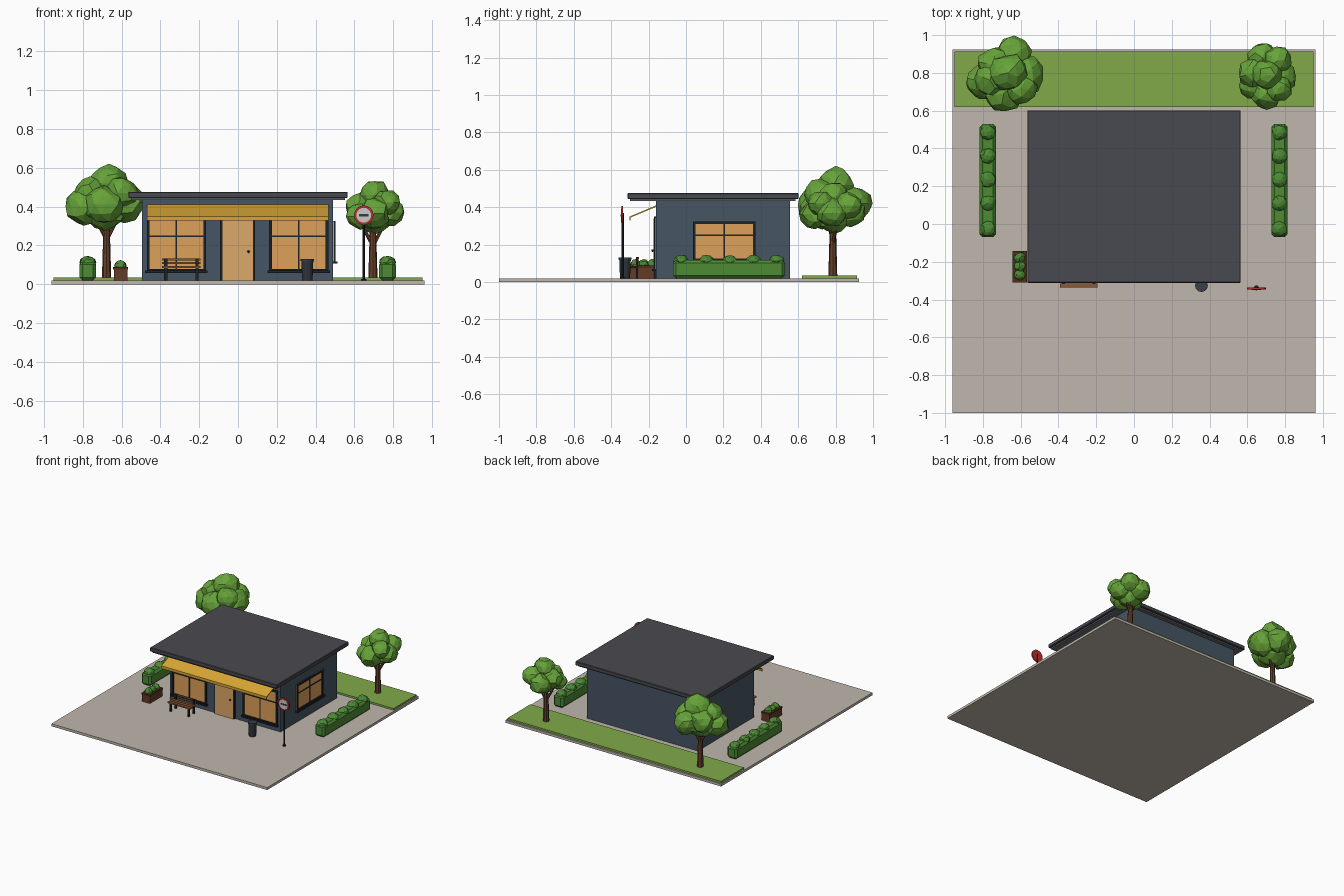
import bpy, bmesh, math, random
from mathutils import Vector

if "Cube" in bpy.data.objects:
    bpy.data.objects.remove(bpy.data.objects["Cube"])

random.seed(4)
mats = {}


def paint(ob, hexcol):
    if hexcol not in mats:
        m = bpy.data.materials.new("paint_" + hexcol)
        rgb = [(int(hexcol[i:i + 2], 16) / 255) ** 2.2 for i in (0, 2, 4)]
        m.diffuse_color = (*rgb, 1)
        m.use_nodes = True
        m.node_tree.nodes["Principled BSDF"].inputs["Base Color"].default_value = m.diffuse_color
        mats[hexcol] = m
    ob.data.materials.append(mats[hexcol])
    return ob


def make(name, bm, col):
    me = bpy.data.meshes.new(name)
    bmesh.ops.recalc_face_normals(bm, faces=bm.faces)
    bm.to_mesh(me)
    bm.free()
    ob = bpy.data.objects.new(name, me)
    bpy.context.collection.objects.link(ob)
    return paint(ob, col)


def box(name, x0, x1, y0, y1, z0, z1, col, bevel=0):
    bm = bmesh.new()
    bmesh.ops.create_cube(bm, size=1)
    for v in bm.verts:
        v.co = ((x0 + x1) / 2 + v.co.x * (x1 - x0), (y0 + y1) / 2 + v.co.y * (y1 - y0),
                (z0 + z1) / 2 + v.co.z * (z1 - z0))
    if bevel:
        bmesh.ops.bevel(bm, geom=bm.edges[:], offset=bevel, segments=1, affect='EDGES')
    return make(name, bm, col)


def rod(name, a, b, r0, r1, col, sides=8):
    a, b = Vector(a), Vector(b)
    bm = bmesh.new()
    bmesh.ops.create_cone(bm, cap_ends=True, segments=sides, radius1=r0, radius2=r1, depth=(b - a).length)
    q = (b - a).to_track_quat('Z', 'Y')
    for v in bm.verts:
        v.co = q @ v.co + (a + b) / 2
    return make(name, bm, col)


def blobs(name, items, col, sub=2, squash=0.95, jitter=0.1):
    bm = bmesh.new()
    for x, y, z, r in items:
        vs = bmesh.ops.create_icosphere(bm, subdivisions=sub, radius=r)['verts']
        turn = random.uniform(0, 6)
        for v in vs:
            p = v.co * random.uniform(1 - jitter, 1 + jitter)
            c, s = math.cos(turn), math.sin(turn)
            v.co = (x + p.x * c - p.y * s, y + p.x * s + p.y * c, z + p.z * squash)
    return make(name, bm, col)


WALL, ROOF, DARK, GLASS = "485664", "4a4b51", "23282d", "dca05a"
WOOD, TRUNK, LEAF, HEDGE = "8a5a36", "66432e", "66a23c", "4e8a38"

# Ground
box("paving", -.96, .96, -1, .925, 0, .02, "bfb6ac")
box("lawn", -.95, .95, .62, .913, .02, .034, "80a84a")

# Building shell and roof
box("walls", -.495, .49, -.16, .557, .02, .436, WALL)
box("roof_soffit", -.55, .55, -.30, .585, .434, .446, "6a6c72")
box("roof_slab", -.565, .565, -.312, .602, .444, .476, ROOF, .004)


# Windows: glass, frame, glazing bars and sill, on the front or the right wall
def window(name, c, half, z0, z1, side=False):
    def part(n, u0, u1, d0, d1, a, b, col):
        if side:
            box(n, .49 + d0, .49 + d1, u0, u1, a, b, col)
        else:
            box(n, u0, u1, -.16 - d1, -.16 - d0, a, b, col)
    t = .014
    part(name + "_glass", c - half, c + half, -.01, .004, z0, z1, GLASS)
    part(name + "_frame_left", c - half, c - half + t, -.01, .012, z0, z1, DARK)
    part(name + "_frame_right", c + half - t, c + half, -.01, .012, z0, z1, DARK)
    part(name + "_frame_top", c - half, c + half, -.01, .012, z1 - t, z1, DARK)
    part(name + "_frame_bottom", c - half, c + half, -.01, .012, z0, z0 + t, DARK)
    part(name + "_upright_bar", c - .004, c + .004, -.01, .009, z0, z1, DARK)
    zm = z0 + (z1 - z0) * .65
    part(name + "_cross_bar", c - half, c + half, -.01, .009, zm - .003, zm + .003, DARK)
    part(name + "_sill", c - half - .008, c + half + .008, -.01, .022, z0 - .006, z0 + .006, DARK)


window("front_window_left", -.317, .153, .065, .345)
window("front_window_right", .313, .153, .065, .345)
window("side_window", .205, .167, .112, .325, True)

# Door
box("door_frame", -.092, .088, -.170, -.15, .02, .35, DARK)
box("door", -.08, .076, -.175, -.15, .02, .34, "dba769")
blobs("door_handle", [(.054, -.179, .168, .007)], DARK, jitter=0)

# Awning: thin folded sheet swept along the front
profile = [(-.16, .41), (-.302, .35), (-.302, .328), (-.296, .328), (-.296, .345), (-.16, .402)]
bm = bmesh.new()
face = bm.faces.new([bm.verts.new((-.47, y, z)) for y, z in profile])
ext = bmesh.ops.extrude_face_region(bm, geom=[face])['geom']
bmesh.ops.translate(bm, vec=(.935, 0, 0), verts=[g for g in ext if isinstance(g, bmesh.types.BMVert)])
make("awning", bm, "d6a437")

# Hedges on both sides
for side, cx in (("left", -.774), ("right", .77)):
    box("hedge_" + side, cx - .043, cx + .043, -.07, .53, .02, .118, HEDGE, .016)
    blobs("hedge_tufts_" + side, [(cx, y, .113, .042) for y in (-.025, .11, .235, .36, .485)],
          HEDGE, 2, .75, .08)

# Planter
box("planter", -.64, -.57, -.305, -.148, .02, .085, "633d2b")
box("planter_rim", -.644, -.566, -.309, -.144, .076, .088, "533122")
blobs("planter_plants", [(-.605, y, .095, .03) for y in (-.27, -.225, -.18)], HEDGE, 2, .9, .12)

# Bench
for i in range(3):
    y = -.336 + i * .026
    box(f"bench_seat_slat_{i}", -.392, -.192, y, y + .021, .084, .094, WOOD)
for i, z in enumerate((.104, .122)):
    box(f"bench_back_slat_{i}", -.392, -.192, -.258, -.251, z, z + .012, WOOD)
for n, x in (("left", -.372), ("right", -.212)):
    box("bench_front_leg_" + n, x - .008, x + .008, -.33, -.318, .02, .085, DARK)
    box("bench_back_leg_" + n, x - .008, x + .008, -.266, -.256, .02, .134, DARK)
    box("bench_brace_" + n, x - .008, x + .008, -.33, -.256, .074, .085, DARK)

# Litter bin
rod("bin_body", (.357, -.326, .02), (.357, -.326, .122), .027, .031, "33383d", 12)
rod("bin_rim", (.357, -.326, .12), (.357, -.326, .131), .034, .034, "3c4248", 12)

# Round road sign
rod("sign_foot", (.648, -.338, .02), (.648, -.338, .026), .014, .014, DARK, 10)
rod("sign_pole", (.648, -.338, .02), (.648, -.338, .37), .006, .006, DARK)
rod("sign_ring", (.648, -.336, .356), (.648, -.346, .356), .05, .05, "b8332e", 20)
rod("sign_face", (.648, -.340, .356), (.648, -.348, .356), .038, .038, "dcdcda", 20)
box("sign_bar", .623, .673, -.350, -.345, .35, .362, "3a3d42")

# Trees: tapered trunk, two branches, faceted leaf clusters
trees = {
    "left": ((-.677, .785), .29, [(-.665, .80, .52, .098), (-.795, .75, .40, .095), (-.585, .79, .42, .108),
             (-.64, .895, .42, .098), (-.69, .69, .41, .098), (-.735, .84, .44, .095),
             (-.60, .72, .47, .085), (-.76, .76, .47, .085), (-.68, .78, .38, .11)]),
    "right": ((.695, .785), .26, [(.705, .79, .458, .08), (.63, .80, .395, .078), (.78, .78, .37, .08),
              (.68, .88, .37, .082), (.70, .69, .365, .082), (.76, .865, .41, .075),
              (.63, .73, .35, .07), (.765, .72, .42, .07), (.705, .79, .345, .088)]),
}
for side, ((x, y), h, leaves) in trees.items():
    rod("trunk_" + side, (x, y, .03), (x, y, h + .06), .024, .015, TRUNK)
    for n, s in (("left", -1), ("right", 1)):
        rod(f"branch_{n}_{side}", (x, y, h - .06), (x + s * .06, y + s * .02, h + .05), .011, .007, TRUNK, 6)
    blobs("foliage_" + side, leaves, LEAF)
